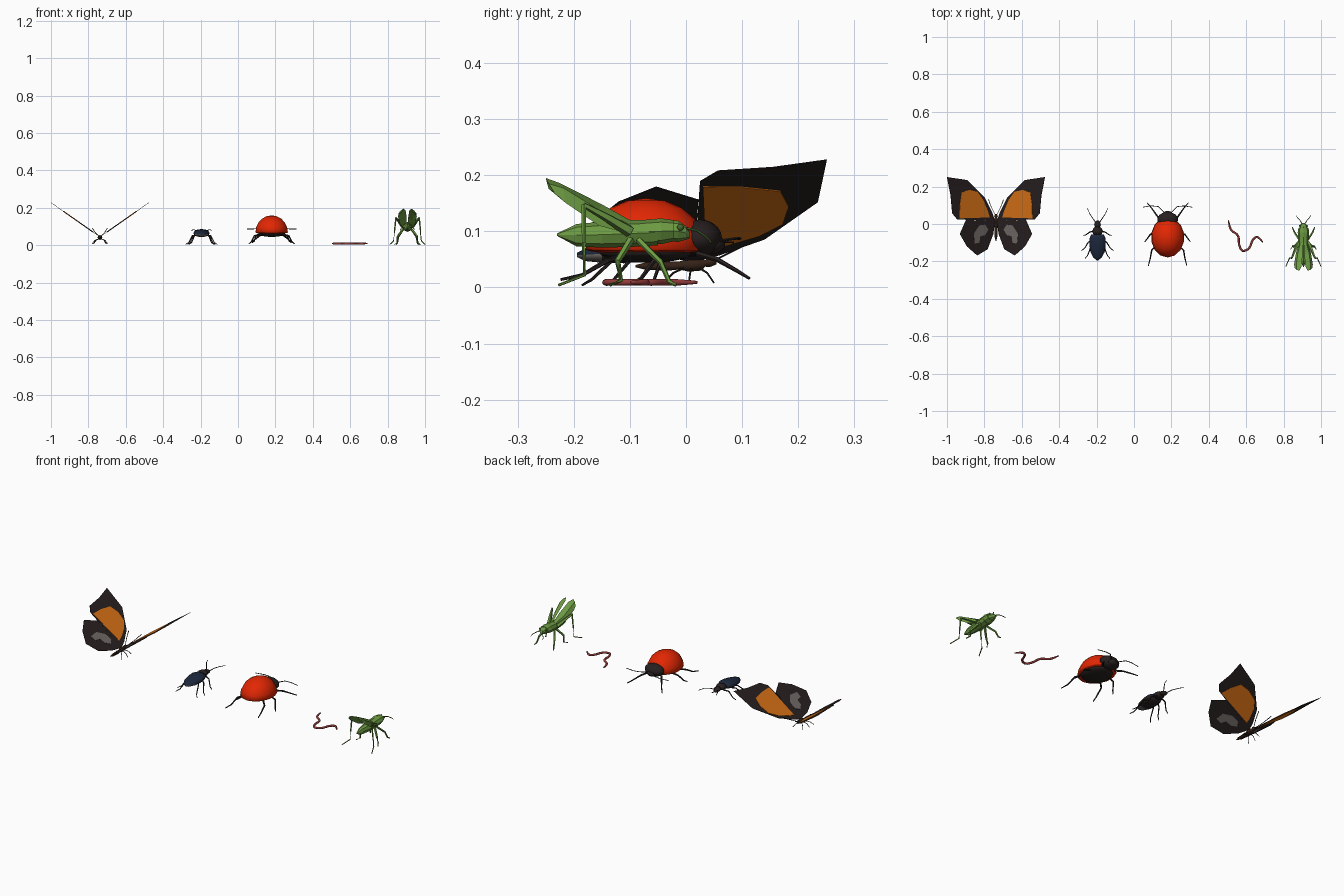
import bpy, bmesh, math
from mathutils import Vector


def mat(name, r, g, b):
    m = bpy.data.materials.new(name)
    m.diffuse_color = (r, g, b, 1)
    return m


BLACK = mat("black", 0.021, 0.014, 0.014)
BROWN = mat("dark brown", 0.035, 0.016, 0.009)
ORANGE = mat("orange", 0.68, 0.165, 0.008)
GREY = mat("warm grey", 0.16, 0.14, 0.13)
BLUE = mat("midnight blue", 0.012, 0.021, 0.046)
RED = mat("red", 0.76, 0.02, 0.001)
PINK = mat("worm red", 0.3, 0.045, 0.042)
GREEN = mat("green", 0.15, 0.32, 0.055)
DKGREEN = mat("dark green", 0.06, 0.14, 0.025)


def finish(name, bm, *mats, smooth=False):
    bmesh.ops.recalc_face_normals(bm, faces=bm.faces)
    me = bpy.data.meshes.new(name)
    bm.to_mesh(me)
    bm.free()
    for m in mats:
        me.materials.append(m)
    for p in me.polygons:
        p.use_smooth = smooth
    ob = bpy.data.objects.new(name, me)
    bpy.context.collection.objects.link(ob)
    return ob


def skin(bm, rings):
    for a, b in zip(rings, rings[1:]):
        for i in range(len(a)):
            j = (i + 1) % len(a)
            bm.faces.new((a[i], a[j], b[j], b[i]))
    bm.faces.new(rings[0])
    bm.faces.new(rings[-1])


def loft(name, cx, secs, m, n=10, smooth=True):
    """Body along y from sections (y, z, half width, half height)."""
    bm = bmesh.new()
    skin(bm, [[bm.verts.new((cx + rx * math.cos(2 * math.pi * i / n), y,
                             z + rz * math.sin(2 * math.pi * i / n))) for i in range(n)]
              for y, z, rx, rz in secs])
    return finish(name, bm, m, smooth=smooth)


def tube(bm, pts, radii, n=5):
    pts = [Vector(p) for p in pts]
    rings = []
    for k, p in enumerate(pts):
        d = (pts[min(k + 1, len(pts) - 1)] - pts[max(k - 1, 0)]).normalized()
        ref = Vector((0, 0, 1)) if abs(d.z) < 0.9 else Vector((0, 1, 0))
        u = d.cross(ref).normalized()
        v = d.cross(u)
        rings.append([bm.verts.new(p + radii[k] * (u * math.cos(2 * math.pi * i / n)
                                                   + v * math.sin(2 * math.pi * i / n)))
                      for i in range(n)])
    skin(bm, rings)


def pair(name, cx, pts, r0, r1, m):
    """Mirrored pair of limbs; pts are (distance from centre line, y, z)."""
    bm = bmesh.new()
    radii = [r0 + (r1 - r0) * k / (len(pts) - 1) for k in range(len(pts))]
    for s in (1, -1):
        tube(bm, [(cx + s * x, y, z) for x, y, z in pts], radii)
    finish(name, bm, m)


def ball(name, c, r, m, flat=1.0, seg=14):
    bm = bmesh.new()
    bmesh.ops.create_uvsphere(bm, u_segments=seg, v_segments=10, radius=1)
    for v in bm.verts:
        z = v.co.z if v.co.z > 0 else v.co.z * flat
        v.co = Vector((c[0] + v.co.x * r[0], c[1] + v.co.y * r[1], c[2] + z * r[2]))
    return finish(name, bm, m, smooth=True)


def wings(name, cx, outline, m, thick):
    """Both raised wings as thin plates in one sloping plane per side."""
    bm = bmesh.new()
    for s in (1, -1):
        up = Vector((-s * 0.7, 0, 1)).normalized() * thick / 2
        pts = [Vector((cx + s * x, y, 0.044 + 0.7 * x)) for x, y in outline]
        skin(bm, [[bm.verts.new(p + k * up) for p in pts] for k in (-1, 1)])
    finish(name, bm, m)


# Butterfly
B = -0.738
wings("butterfly_forewings", B, [(0.005, 0.015), (0.02, 0.06), (0.06, 0.14), (0.155, 0.235),
      (0.262, 0.251), (0.243, 0.155), (0.234, 0.057), (0.207, 0.025)], BLACK, 0.002)
wings("butterfly_forewing_patches", B, [(0.035, 0.035), (0.045, 0.07), (0.07, 0.13),
      (0.1, 0.172), (0.145, 0.183), (0.185, 0.168), (0.195, 0.1), (0.196, 0.03)], ORANGE, 0.006)
wings("butterfly_hindwings", B, [(0.005, 0.015), (0.16, 0.022), (0.193, -0.053), (0.155, -0.12),
      (0.1, -0.168), (0.045, -0.135), (0.015, -0.055)], BLACK, 0.002)
wings("butterfly_hindwing_patches", B, [(0.042, -0.03), (0.06, -0.003), (0.092, -0.008),
      (0.12, -0.05), (0.115, -0.105), (0.09, -0.1), (0.085, -0.065), (0.06, -0.06)], GREY, 0.006)
loft("butterfly_body", B, [(-0.09, 0.038, 0.002, 0.002), (-0.07, 0.038, 0.007, 0.007),
     (-0.03, 0.038, 0.009, 0.008), (-0.012, 0.039, 0.007, 0.007), (0.005, 0.04, 0.013, 0.012),
     (0.028, 0.041, 0.011, 0.011), (0.034, 0.043, 0.006, 0.006), (0.042, 0.045, 0.01, 0.009),
     (0.054, 0.045, 0.004, 0.004)], BROWN, 8)
pair("butterfly_antennae", B, [(0.005, 0.05, 0.048), (0.025, 0.09, 0.068), (0.04, 0.13, 0.09)],
     0.0015, 0.002, BLACK)
for nm, y0, y1, x1 in (("front", 0.025, 0.05, 0.032), ("middle", 0.01, 0.005, 0.042),
                       ("rear", -0.005, -0.04, 0.036)):
    pair("butterfly_%s_legs" % nm, B, [(0.006, y0, 0.034), (x1 * 0.65, (y0 + y1) / 2, 0.026),
         (x1, y1, 0.008)], 0.002, 0.0015, BLACK)

# Dark beetle, pale under the tail
D = -0.195
ab = loft("beetle_abdomen", D, [(-0.194, 0.058, 0.004, 0.004), (-0.18, 0.058, 0.022, 0.011),
          (-0.15, 0.06, 0.038, 0.016), (-0.11, 0.063, 0.044, 0.02), (-0.075, 0.066, 0.042, 0.02),
          (-0.055, 0.067, 0.033, 0.015)], BLUE, 12)
ab.data.materials.append(GREY)
ab.data.materials.append(BLACK)
for p in ab.data.polygons:
    if p.normal.z < -0.1:
        p.material_index = 1 if p.center.y < -0.14 else 2
loft("beetle_thorax", D, [(-0.056, 0.067, 0.022, 0.014), (-0.042, 0.069, 0.028, 0.017),
     (-0.024, 0.069, 0.024, 0.015), (-0.016, 0.068, 0.015, 0.01)], BLACK)
loft("beetle_head", D, [(-0.017, 0.067, 0.013, 0.01), (-0.005, 0.066, 0.018, 0.012),
     (0.01, 0.063, 0.014, 0.009), (0.018, 0.06, 0.006, 0.005)], BLACK)
pair("beetle_antennae", D, [(0.01, 0.008, 0.067), (0.025, 0.03, 0.078), (0.042, 0.055, 0.082),
     (0.055, 0.085, 0.08)], 0.0025, 0.0015, BLACK)
for nm, y0, y1, x1 in (("front", -0.035, -0.062, 0.07), ("middle", -0.075, -0.142, 0.08),
                       ("rear", -0.1, -0.185, 0.062)):
    pair("beetle_%s_legs" % nm, D, [(0.015, y0, 0.055), (x1 * 0.62, y0 + (y1 - y0) * 0.35, 0.05),
         (x1 * 0.85, y0 + (y1 - y0) * 0.8, 0.014), (x1 + 0.005, y1, 0.004)], 0.0042, 0.002, BLACK)

# Ladybird
L = 0.18
ball("ladybird_wing_cases", (L, -0.071, 0.068), (0.089, 0.108, 0.091), RED, 0.1)
ball("ladybird_belly", (L, -0.07, 0.063), (0.074, 0.085, 0.019), BLACK)
ball("ladybird_collar", (L, 0.025, 0.088), (0.056, 0.039, 0.033), BLACK)
ball("ladybird_head", (L, 0.048, 0.077), (0.03, 0.022, 0.017), BLACK)
pair("ladybird_antennae", L, [(0.018, 0.06, 0.083), (0.05, 0.093, 0.088), (0.085, 0.097, 0.087),
     (0.132, 0.09, 0.086)], 0.0025, 0.0018, BLACK)
for nm, pts in (("front", [(0.04, 0.02, 0.06), (0.065, 0.055, 0.05), (0.09, 0.09, 0.03),
                           (0.11, 0.113, 0.016)]),
                ("middle", [(0.05, -0.045, 0.06), (0.092, -0.055, 0.05), (0.11, -0.08, 0.016),
                            (0.122, -0.095, 0.007)]),
                ("rear", [(0.045, -0.1, 0.06), (0.085, -0.14, 0.048), (0.093, -0.185, 0.022),
                          (0.103, -0.223, 0.014)])):
    pair("ladybird_%s_legs" % nm, L, pts, 0.0055, 0.0025, BLACK)

# Worm: wavy path smoothed by a spline, tapering at both ends
path = [(0.505, 0.02), (0.518, -0.03), (0.556, -0.062), (0.562, -0.11), (0.58, -0.143),
        (0.615, -0.13), (0.635, -0.085), (0.66, -0.07), (0.69, -0.098)]
pts = []
for i in range(len(path) - 1):
    p0, p1, p2, p3 = (Vector(path[min(max(i + k, 0), len(path) - 1)]) for k in (-1, 0, 1, 2))
    for t in (0, 0.25, 0.5, 0.75):
        q = 0.5 * (2 * p1 + (p2 - p0) * t + (2 * p0 - 5 * p1 + 4 * p2 - p3) * t ** 2
                   + (3 * p1 - p0 - 3 * p2 + p3) * t ** 3)
        pts.append((q.x, q.y, 0.009))
pts.append((*path[-1], 0.009))
last = len(pts) - 1
bm = bmesh.new()
tube(bm, pts, [0.0025 + 0.0033 * min(1, k / 3, (last - k) / 3) for k in range(last + 1)], 8)
finish("worm", bm, PINK, smooth=True)

# Grasshopper
G = 0.906
loft("grasshopper_body", G, [(-0.23, 0.094, 0.002, 0.002), (-0.195, 0.093, 0.015, 0.02),
     (-0.15, 0.094, 0.023, 0.023), (-0.1, 0.096, 0.028, 0.024), (-0.05, 0.098, 0.029, 0.023)],
     GREEN, 8, False)
loft("grasshopper_collar", G, [(-0.075, 0.1, 0.027, 0.02), (-0.045, 0.1, 0.031, 0.023),
     (-0.022, 0.101, 0.027, 0.019)], GREEN, 8, False)
loft("grasshopper_head", G, [(-0.03, 0.101, 0.023, 0.018), (-0.014, 0.1, 0.022, 0.019),
     (0.0, 0.097, 0.014, 0.012), (0.006, 0.093, 0.006, 0.006)], GREEN, 8, False)
for s, side in ((1, "right"), (-1, "left")):
    ball("grasshopper_%s_eye" % side, (G + s * 0.019, -0.01, 0.107), (0.005, 0.006, 0.006),
         DKGREEN, seg=8)

# Raised wings as folded blades: (x, y, z) for upper edge, ridge and lower edge
bm = bmesh.new()
for s in (1, -1):
    rows = [[(0.004, -0.1, 0.12), (0.016, -0.1, 0.112), (0.022, -0.1, 0.095)],
            [(0.004, -0.15, 0.148), (0.03, -0.155, 0.138), (0.04, -0.155, 0.11)],
            [(0.01, -0.225, 0.186), (0.038, -0.218, 0.177), (0.05, -0.215, 0.151)],
            [(0.022, -0.25, 0.195), (0.036, -0.245, 0.185), (0.048, -0.235, 0.17)]]
    skin(bm, [[bm.verts.new((G + s * x, y, z)) for x, y, z in
               row + [(row[1][0] - 0.005, row[1][1], row[1][2] - 0.009)]] for row in rows])
finish("grasshopper_wings", bm, GREEN)

pair("grasshopper_hind_thighs", G, [(0.026, -0.1, 0.1), (0.045, -0.14, 0.124),
     (0.062, -0.182, 0.147)], 0.011, 0.005, GREEN)
pair("grasshopper_hind_shins", G, [(0.062, -0.182, 0.148), (0.069, -0.182, 0.08),
     (0.074, -0.181, 0.022), (0.094, -0.227, 0.004)], 0.0045, 0.0025, GREEN)
pair("grasshopper_middle_legs", G, [(0.022, -0.098, 0.085), (0.052, -0.122, 0.047),
     (0.056, -0.116, 0.012), (0.068, -0.135, 0.004)], 0.007, 0.003, GREEN)
pair("grasshopper_front_legs", G, [(0.022, -0.085, 0.085), (0.048, -0.045, 0.045),
     (0.054, -0.03, 0.01), (0.06, -0.018, 0.004)], 0.006, 0.003, GREEN)
pair("grasshopper_antennae", G, [(0.008, 0.002, 0.105), (0.02, 0.022, 0.1), (0.034, 0.036, 0.09),
     (0.038, 0.045, 0.08)], 0.0025, 0.0015, DKGREEN)
